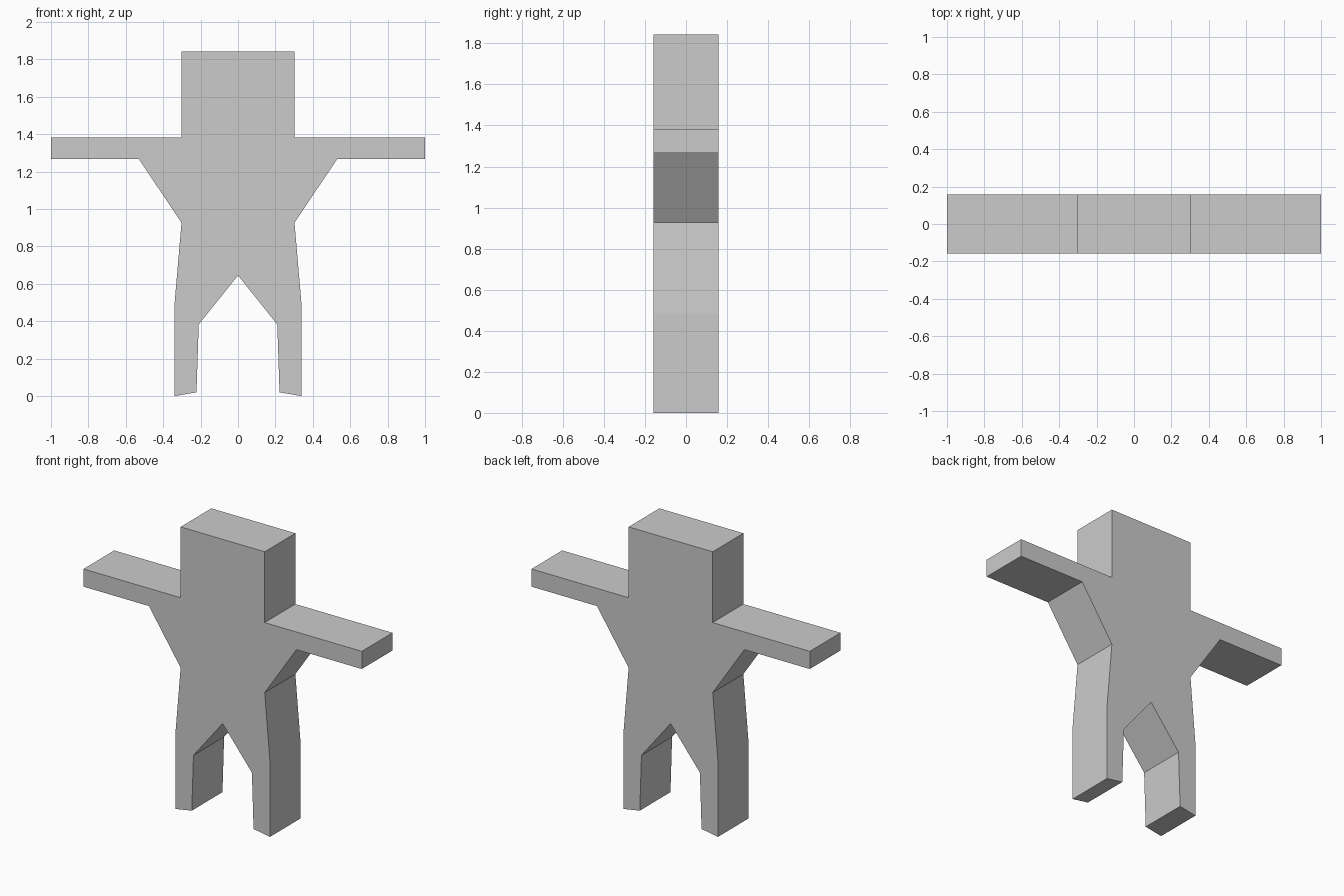
import bpy
import bmesh

if "Cube" in bpy.data.objects:
    bpy.data.objects.remove(bpy.data.objects["Cube"])

DEPTH = 0.315  # front-to-back thickness

# One plain grey for the whole figure
grey = bpy.data.materials.new("plain grey")
grey.diffuse_color = (0.6, 0.6, 0.6, 1.0)
grey.use_nodes = True
grey.node_tree.nodes["Principled BSDF"].inputs["Base Color"].default_value = grey.diffuse_color

# Right half of the outline (x, z), from crotch round to the head top
half = [
    (0.0, 0.645),                                   # crotch
    (0.21, 0.383), (0.222, 0.02),                   # inner leg
    (0.34, 0.0), (0.34, 0.485),                     # foot and outer leg
    (0.302, 0.927),                                 # waist
    (0.53, 1.267), (1.0, 1.267), (1.0, 1.382),      # arm
    (0.302, 1.382), (0.302, 1.842),                 # neck and head
]
# Mirror to close the outline (the crotch point lies on the centre line)
outline = half + [(-x, z) for x, z in reversed(half[1:])]

# Flat figure: fill the outline and extrude it front to back
bm = bmesh.new()
front = bm.faces.new([bm.verts.new((x, -DEPTH / 2, z)) for x, z in outline])
result = bmesh.ops.extrude_face_region(bm, geom=[front], use_keep_orig=True)
back = [v for v in result["geom"] if isinstance(v, bmesh.types.BMVert)]
bmesh.ops.translate(bm, verts=back, vec=(0, DEPTH, 0))
bmesh.ops.recalc_face_normals(bm, faces=bm.faces)

mesh = bpy.data.meshes.new("figure_body")
bm.to_mesh(mesh)
bm.free()
mesh.materials.append(grey)
body = bpy.data.objects.new("figure_body", mesh)
bpy.context.collection.objects.link(body)
